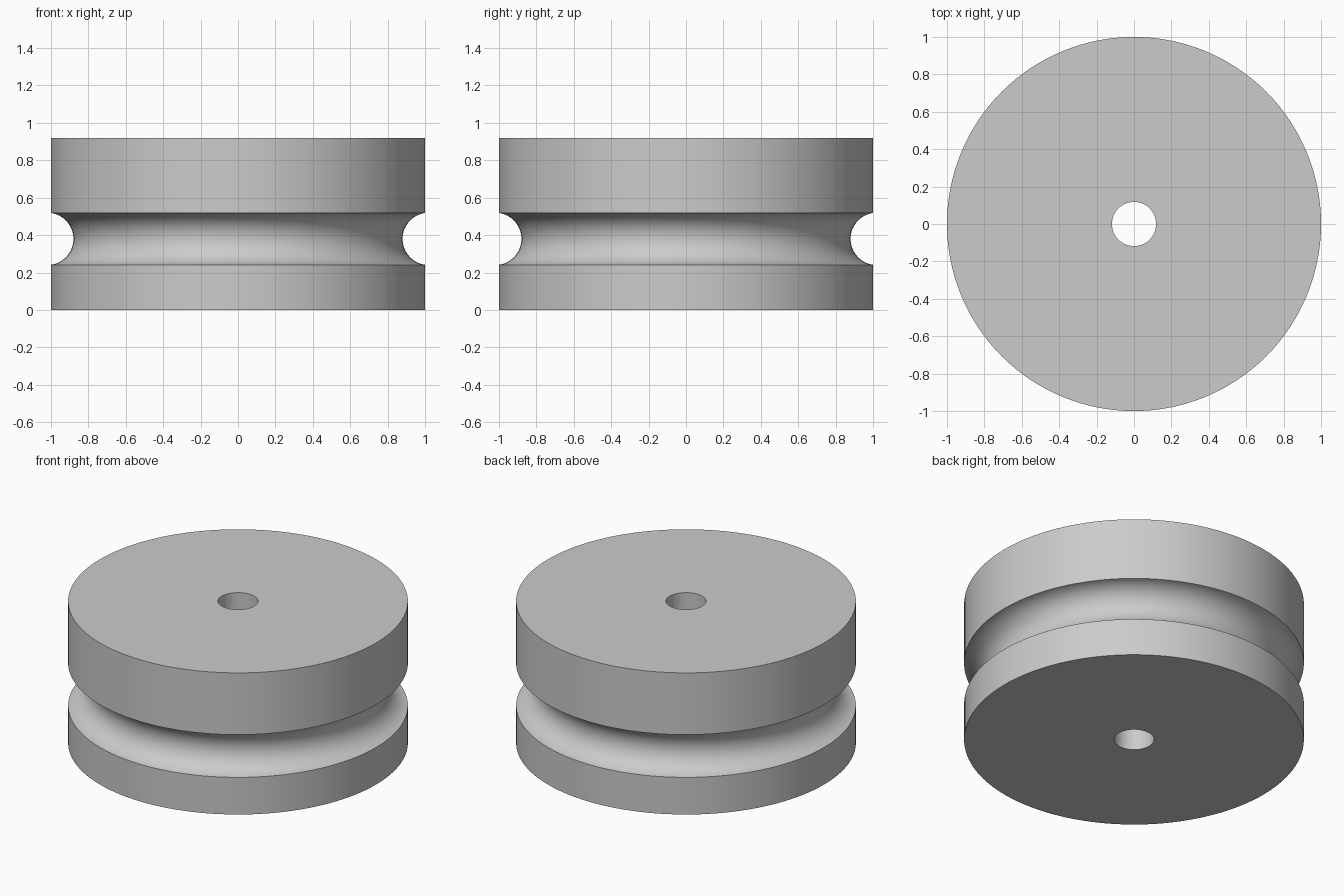
import bpy, bmesh, math

cube = bpy.data.objects.get("Cube")
if cube:
    bpy.data.objects.remove(cube, do_unlink=True)

RADIUS, HEIGHT, BORE = 1.0, 0.92, 0.118
GROOVE_R, GROOVE_X, GROOVE_Z = 0.14, 1.02, 0.38
SEGMENTS, ARC_STEPS = 128, 32

# Plain grey material
grey = bpy.data.materials.new("light_grey")
grey.use_nodes = True
colour = (0.6, 0.6, 0.6, 1)
grey.diffuse_color = colour
grey.node_tree.nodes["Principled BSDF"].inputs["Base Color"].default_value = colour

# Half section: bore, bottom, lower rim, round groove, upper rim, top
half_angle = math.acos((GROOVE_X - RADIUS) / GROOVE_R)
profile = [(BORE, 0), (RADIUS, 0)]
for i in range(ARC_STEPS + 1):
    a = half_angle * (2 * i / ARC_STEPS - 1)
    profile.append((GROOVE_X - GROOVE_R * math.cos(a),
                    GROOVE_Z + GROOVE_R * math.sin(a)))
profile += [(RADIUS, HEIGHT), (BORE, HEIGHT)]

# Revolve the section around the bore axis
bm = bmesh.new()
verts = [bm.verts.new((x, 0, z)) for x, z in profile]
edges = [bm.edges.new((v, verts[i - 1])) for i, v in enumerate(verts)]
bmesh.ops.spin(bm, geom=verts + edges, cent=(0, 0, 0), axis=(0, 0, 1),
               angle=2 * math.pi, steps=SEGMENTS, use_merge=False)
bmesh.ops.remove_doubles(bm, verts=bm.verts, dist=0.0001)
bmesh.ops.recalc_face_normals(bm, faces=bm.faces)
mesh = bpy.data.meshes.new("grooved_wheel")
bm.to_mesh(mesh)
bm.free()
mesh.materials.append(grey)

wheel = bpy.data.objects.new("grooved_wheel", mesh)
bpy.context.collection.objects.link(wheel)

# Smooth curved walls with crisp rims
bpy.context.view_layer.objects.active = wheel
wheel.select_set(True)
bpy.ops.object.shade_smooth_by_angle(angle=math.radians(30))
